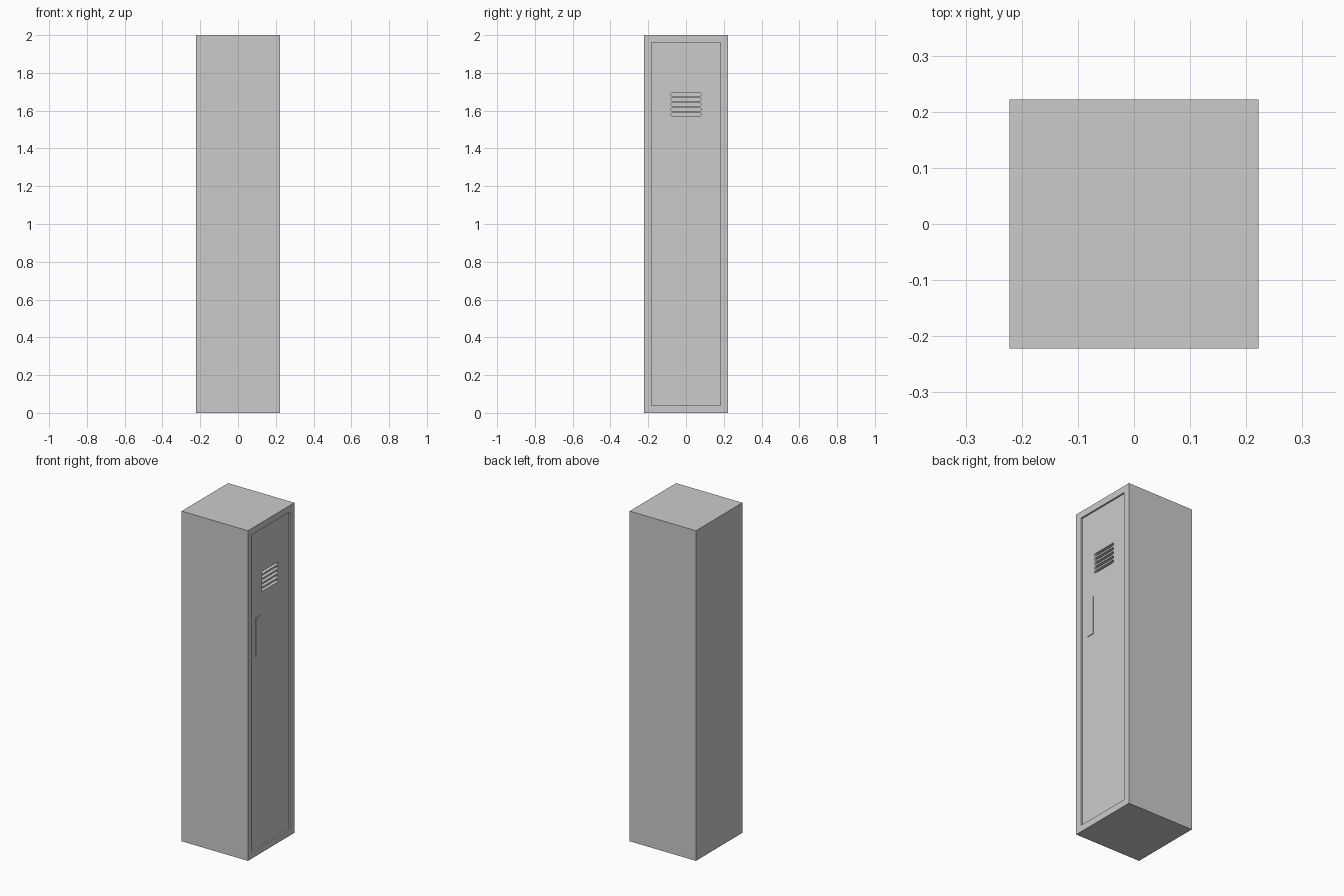
import bpy, bmesh
from mathutils import Vector

if "Cube" in bpy.data.objects:
    bpy.data.objects.remove(bpy.data.objects["Cube"])

HALF, HEIGHT = 0.222, 2.0      # cabinet half width and height
FRAME = 0.04                   # rim around the door
RECESS, DOOR_T = 0.01, 0.03    # door set-back and thickness


def new_object(name, bm):
    bmesh.ops.recalc_face_normals(bm, faces=bm.faces[:])
    mesh = bpy.data.meshes.new(name)
    bm.to_mesh(mesh)
    bm.free()
    obj = bpy.data.objects.new(name, mesh)
    bpy.context.collection.objects.link(obj)
    return obj


def add_box(bm, lo, hi):
    lo, hi = Vector(lo), Vector(hi)
    verts = bmesh.ops.create_cube(bm, size=1)["verts"]
    for v in verts:
        v.co = Vector(((lo[i] + hi[i]) / 2 + v.co[i] * (hi[i] - lo[i]) for i in range(3)))
    return verts


# Cabinet: box whose +x side is inset and pushed in to form the door opening
bm = bmesh.new()
add_box(bm, (-HALF, -HALF, 0), (HALF, HALF, HEIGHT))
bm.normal_update()
side = max(bm.faces, key=lambda f: f.calc_center_median().x)
bmesh.ops.inset_region(bm, faces=[side], thickness=FRAME, use_even_offset=True)
opening = bmesh.ops.extrude_face_region(bm, geom=[side])
bmesh.ops.translate(bm, verts=[g for g in opening["geom"] if isinstance(g, bmesh.types.BMVert)],
                    vec=(-RECESS - DOOR_T, 0, 0))
if side.is_valid:
    bm.faces.remove(side)
new_object("cabinet", bm)

# Door panel filling the opening, slightly set back
front = HALF - RECESS
bm = bmesh.new()
add_box(bm, (front - DOOR_T, -HALF + FRAME, FRAME), (front, HALF - FRAME, HEIGHT - FRAME))
door = new_object("door", bm)

# Five ventilation slots with rounded corners, cut through the door
bm = bmesh.new()
for i in range(5):
    z = 1.633 + (i - 2) * 0.0266
    add_box(bm, (front - DOOR_T - 0.01, -0.079, z - 0.008), (front + 0.01, 0.079, z + 0.008))
long_edges = [e for e in bm.edges if abs(e.verts[0].co.x - e.verts[1].co.x) > 0.01]
bmesh.ops.bevel(bm, geom=long_edges, offset=0.005, segments=3, profile=0.5, affect='EDGES')
cutter = new_object("slot_cutter", bm)
cutter.hide_render = True
cut = door.modifiers.new("slots", 'BOOLEAN')
cut.operation = 'DIFFERENCE'
cut.solver = 'EXACT'
cut.object = cutter
bpy.context.view_layer.objects.active = door
bpy.ops.object.modifier_apply(modifier=cut.name)
bpy.data.objects.remove(cutter)

# Flat handle plate on the door
bm = bmesh.new()
add_box(bm, (front - 0.005, -0.134, 1.20), (front + 0.004, -0.089, 1.435))
new_object("handle", bm)
